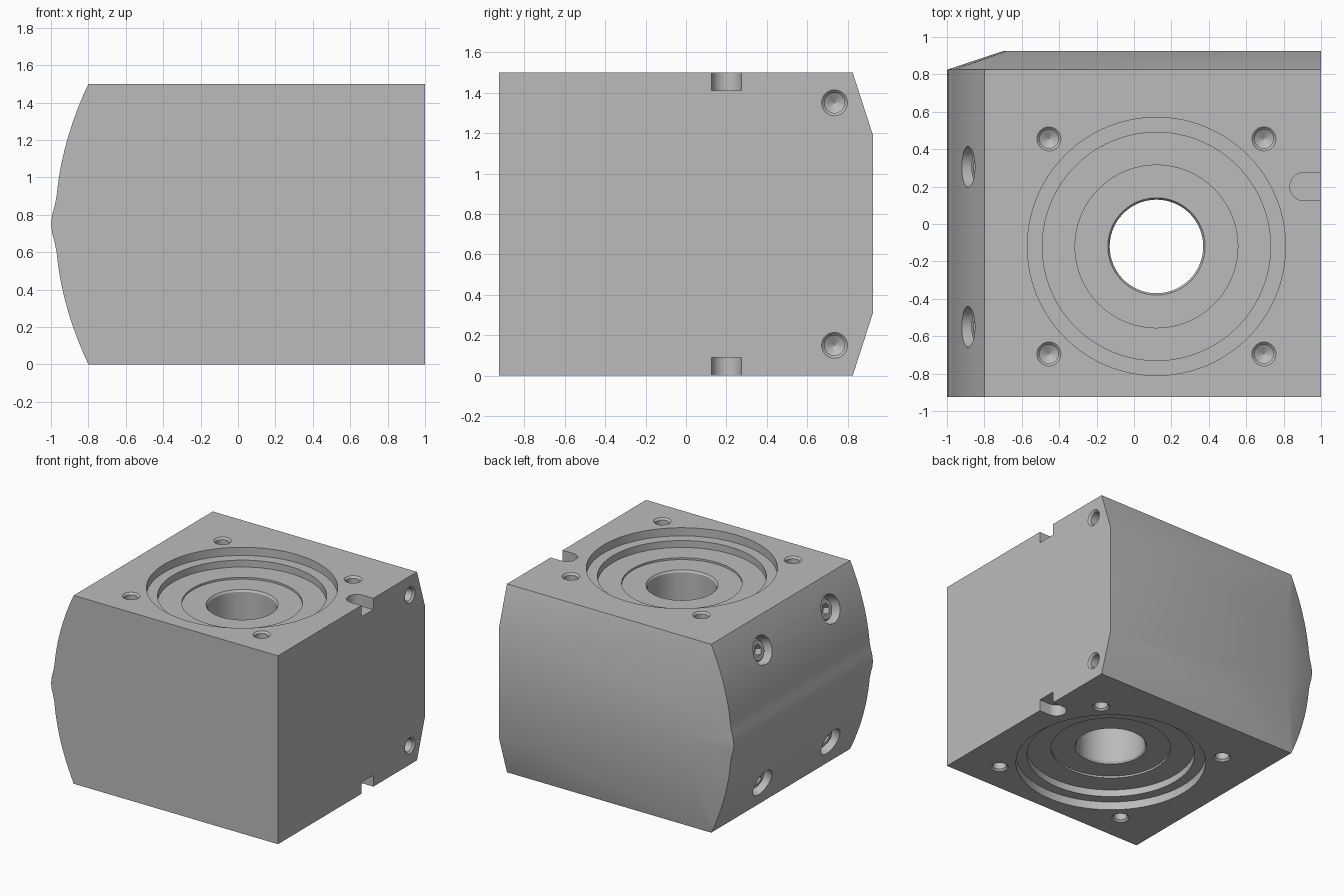
import bpy, bmesh, math
from mathutils import Matrix, Vector

if "Cube" in bpy.data.objects:
    bpy.data.objects.remove(bpy.data.objects["Cube"], do_unlink=True)

grey = bpy.data.materials.new("machined grey")
grey.use_nodes = True
COLOR = (0.5, 0.5, 0.5, 1)
grey.diffuse_color = COLOR
grey.node_tree.nodes["Principled BSDF"].inputs["Base Color"].default_value = COLOR

H = 1.5
MID = H / 2
FRONT, RIM, BACK = -0.925, 0.825, 0.925
BULGE = 0.315


def make_object(name, bm):
    bmesh.ops.recalc_face_normals(bm, faces=bm.faces[:])
    mesh = bpy.data.meshes.new(name)
    bm.to_mesh(mesh)
    bm.free()
    mesh.materials.append(grey)
    obj = bpy.data.objects.new(name, mesh)
    bpy.context.collection.objects.link(obj)
    return obj


def smooth(obj):
    bpy.ops.object.select_all(action='DESELECT')
    obj.select_set(True)
    bpy.context.view_layer.objects.active = obj
    bpy.ops.object.shade_smooth_by_angle(angle=math.radians(30))


def turned(bm, profile, matrix, segs=32, hex_from=None):
    """Closed turned solid; rings from index hex_from onward are hexagonal."""
    rings = []
    for i, (r, z) in enumerate(profile):
        ring = []
        for k in range(segs):
            a = math.tau * k / segs
            rad = r
            if hex_from is not None and i >= hex_from:
                rad = r * math.cos(math.pi / 6) / math.cos(a % (math.pi / 3) - math.pi / 6)
            ring.append(bm.verts.new(matrix @ Vector((rad * math.cos(a), rad * math.sin(a), z))))
        rings.append(ring)
    for lo, hi in zip(rings, rings[1:]):
        for k in range(segs):
            n = (k + 1) % segs
            bm.faces.new((lo[k], lo[n], hi[n], hi[k]))
    bm.faces.new(rings[0])
    bm.faces.new(rings[-1])


def aim(pos, direction):
    return Matrix.Translation(pos) @ Vector(direction).to_track_quat('Z', 'Y').to_matrix().to_4x4()


def side_x(z):
    """Curved side outline with a small rounded rib at mid height."""
    d = abs(z - MID)
    rib = 0.023 * math.cos(math.pi / 2 * d / 0.15) ** 2 if d < 0.15 else 0
    return -0.977 + BULGE * d * d - rib


# Housing: extruded outline with a faceted, raised back
bm = bmesh.new()
heights = [i * 0.05 for i in range(31)]
outline = [(1, 0)] + [(side_x(z), z) for z in heights] + [(1, H)]
front = [bm.verts.new((x, FRONT, z)) for x, z in outline]
rim = [bm.verts.new((x, RIM, z)) for x, z in outline]
plateau = [(1, 0.31), (0.65, 0.31), (-0.68, 0.5), (-0.7, MID),
           (-0.68, 1.0), (0.65, 1.19), (1, 1.19)]
top = [bm.verts.new((x, BACK, z)) for x, z in plateau]
bm.faces.new(front)
for i in range(len(rim) - 1):
    bm.faces.new((front[i], front[i + 1], rim[i + 1], rim[i]))
bm.faces.new((front[-1], front[0], rim[0], top[0], top[6], rim[-1]))
bm.faces.new(top)

for r, t in ((rim, top), (rim[::-1], top[::-1])):
    bm.faces.new((r[0], t[1], t[0]))
    bm.faces.new((r[0], r[1], t[1]))
    bm.faces.new((r[1], t[2], t[1]))
    for i in range(1, 13):
        bm.faces.new((r[i], r[i + 1], t[2]))
    bm.faces.new((r[13], t[3], t[2]))
    for i in range(13, 16):
        bm.faces.new((r[i], r[i + 1], t[3]))
housing = make_object("housing", bm)

# Stepped bore, the same from both ends
cut = bmesh.new()
half = [(0.69, -0.1), (0.69, 0.065), (0.61, 0.065), (0.61, 0.12),
        (0.435, 0.12), (0.435, 0.135), (0.26, 0.135), (0.25, 0.15)]
bore = half + [(r, H - z) for r, z in reversed(half)]
turned(cut, bore, Matrix.Translation((0.12, -0.12, 0)), 96)

# Drilled holes in the top, bottom and flat side
drill = [(0.064, -0.05), (0.064, 0), (0.05, 0.014), (0.05, 0.16), (0.001, 0.19)]
for x in (-0.455, 0.695):
    for y in (-0.695, 0.455):
        turned(cut, drill, aim((x, y, 0), (0, 0, 1)))
        turned(cut, drill, aim((x, y, H), (0, 0, -1)))
for z in (0.15, H - 0.15):
    turned(cut, drill, aim((1, 0.735, z), (-1, 0, 0)))

# Round-ended key slots on the flat side
arc = [math.pi / 2 + math.pi * k / 16 for k in range(17)]
slot = [(1.1, 0.275)] + [(0.908 + 0.075 * math.cos(a), 0.2 + 0.075 * math.sin(a))
                         for a in arc] + [(1.1, 0.125)]
for z0, z1 in ((-0.1, 0.09), (H - 0.09, H + 0.1)):
    lo = [cut.verts.new((x, y, z0)) for x, y in slot]
    hi = [cut.verts.new((x, y, z1)) for x, y in slot]
    cut.faces.new(lo)
    cut.faces.new(hi)
    for i in range(len(slot)):
        j = (i + 1) % len(slot)
        cut.faces.new((lo[i], lo[j], hi[j], hi[i]))

# Counterbores on the curved side, each holding a socket screw
screw_places = []
for z in (0.22, H - 0.22):
    for y in (-0.55, 0.305):
        m = aim((side_x(z), y, z), (1, 0, -2 * BULGE * (z - MID)))
        screw_places.append(m)
        turned(cut, [(0.11, -0.08), (0.11, 0.12)], m)
cutter = make_object("cutter", cut)
cutter.hide_render = True

mod = housing.modifiers.new("machining", 'BOOLEAN')
mod.operation = 'DIFFERENCE'
mod.solver = 'EXACT'
mod.object = cutter
bpy.context.view_layer.update()
result = bpy.data.meshes.new_from_object(
    housing.evaluated_get(bpy.context.evaluated_depsgraph_get()))
housing.modifiers.clear()
housing.data = result
bpy.data.objects.remove(cutter, do_unlink=True)
smooth(housing)

head = [(0.085, 0.13), (0.085, 0.055), (0.075, 0.045), (0.045, 0.045), (0.045, 0.1)]
for i, m in enumerate(screw_places):
    bm = bmesh.new()
    turned(bm, head, m, 36, hex_from=3)
    smooth(make_object(f"socket_screw_{i + 1}", bm))
